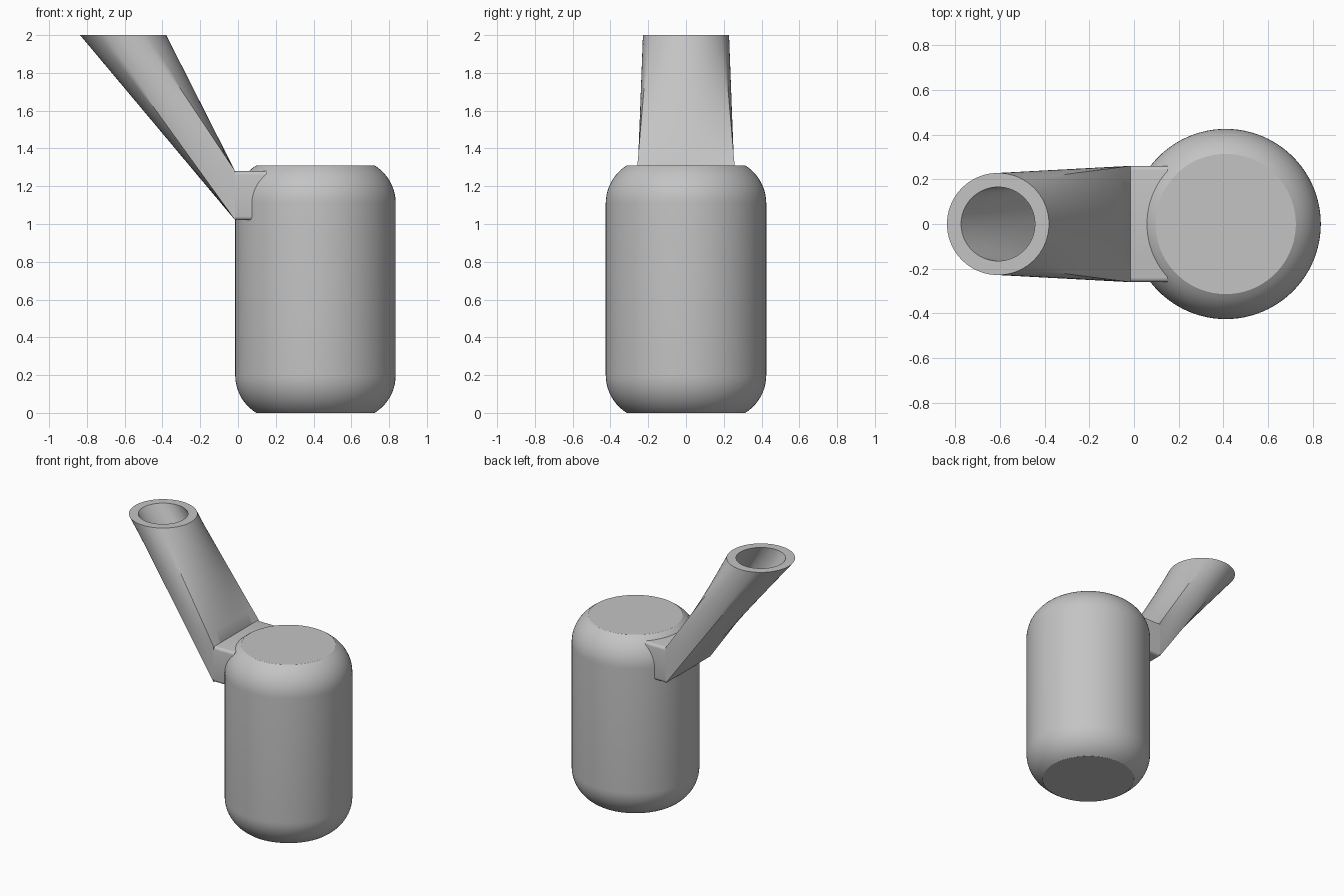
import bpy
import bmesh
from math import sin, cos, pi, radians, asin

cube = bpy.data.objects.get("Cube")
if cube:
    bpy.data.objects.remove(cube, do_unlink=True)

GREY = (0.55, 0.55, 0.55, 1.0)
grey = bpy.data.materials.new("plain grey")
grey.use_nodes = True
grey.diffuse_color = GREY
grey.node_tree.nodes["Principled BSDF"].inputs["Base Color"].default_value = GREY


def finish(bm, name, angle=30):
    """Turn a bmesh into a smooth-shaded object with sharp edges kept."""
    bmesh.ops.recalc_face_normals(bm, faces=bm.faces)
    mesh = bpy.data.meshes.new(name)
    bm.to_mesh(mesh)
    bm.free()
    mesh.materials.append(grey)
    obj = bpy.data.objects.new(name, mesh)
    bpy.context.collection.objects.link(obj)
    bpy.ops.object.select_all(action="DESELECT")
    obj.select_set(True)
    bpy.context.view_layer.objects.active = obj
    bpy.ops.object.shade_smooth_by_angle(angle=radians(angle))
    return obj


def bridge(bm, a, b):
    """Join two rings of the same length with quads."""
    n = len(a)
    for i in range(n):
        j = (i + 1) % n
        bm.faces.new((a[i], a[j], b[j], b[i]))


# Bottle body: a lathed cylinder with partly rounded, flat-cut ends
CENTRE_X, RADIUS, HEIGHT = 0.41, 0.425, 1.31
ROUND, SHOULDER = 0.235, 0.2
SIDES, STEPS = 96, 10
sweep = asin(SHOULDER / ROUND)
lower = []
for k in range(STEPS + 1):
    a = sweep * (1 - k / STEPS)
    lower.append((RADIUS - ROUND + ROUND * cos(a), SHOULDER - ROUND * sin(a)))
profile = lower + [(r, HEIGHT - z) for r, z in reversed(lower)]

bm = bmesh.new()
rings = []
for r, z in profile:
    rings.append([bm.verts.new((CENTRE_X + r * cos(2 * pi * i / SIDES),
                                r * sin(2 * pi * i / SIDES), z))
                  for i in range(SIDES)])
for a, b in zip(rings, rings[1:]):
    bridge(bm, a, b)
bm.faces.new(rings[0])
bm.faces.new(rings[-1])
finish(bm, "bottle_body")

# Spout: a rectangle at the body blending into a horizontal round mouth
BASE_X, BASE_Z, HALF_W, HALF_H = -0.015, 1.15, 0.26, 0.13
MOUTH_X, MOUTH_Z, MOUTH_R, BORE_R = -0.608, 2.0, 0.228, 0.165
WALL, SEG, LEVELS = 0.055, 12, 10


def rectangle(w, h):
    """Points around a rectangle as (across, up), from one upper corner."""
    corners = [(-w, h, 2), (w, h, 1), (w, -h, 2), (-w, -h, 1)]
    points = []
    for i, (y, u, share) in enumerate(corners):
        y2, u2, _ = corners[(i + 1) % 4]
        n = SEG * share
        points += [(y + (y2 - y) * k / n, u + (u2 - u) * k / n) for k in range(n)]
    return points


def loft(bm, w, h, radius):
    """Ruled rings from the base rectangle to the mouth circle."""
    base = rectangle(w, h)
    n = len(base)
    result = []
    for level in range(LEVELS + 1):
        t = level / LEVELS
        ring = []
        for i, (y, u) in enumerate(base):
            a = -pi / 3 + 2 * pi * i / n
            start = (BASE_X, y, BASE_Z + u)
            end = (MOUTH_X + radius * cos(a), radius * sin(a), MOUTH_Z)
            ring.append(bm.verts.new([p + (q - p) * t for p, q in zip(start, end)]))
        result.append(ring)
    for a, b in zip(result, result[1:]):
        bridge(bm, a, b)
    return result


bm = bmesh.new()
outer = loft(bm, HALF_W, HALF_H, MOUTH_R)
inner = loft(bm, HALF_W - WALL, HALF_H - WALL, BORE_R)
bridge(bm, outer[-1], inner[-1])
bridge(bm, outer[0], inner[0])
finish(bm, "spout")

# Collar block joining the spout to the body, its long edges softened
COLLAR_END = 0.15
bm = bmesh.new()
bmesh.ops.create_cube(bm, size=1)
for v in bm.verts:
    v.co.x = BASE_X if v.co.x < 0 else COLLAR_END
    v.co.y *= 2 * HALF_W
    v.co.z = BASE_Z + v.co.z * 2 * HALF_H
long_edges = [e for e in bm.edges
              if abs(e.verts[0].co.x - e.verts[1].co.x) > 0.1]
bmesh.ops.bevel(bm, geom=long_edges, offset=0.02, segments=4,
                profile=0.5, affect="EDGES")
finish(bm, "spout_collar")
